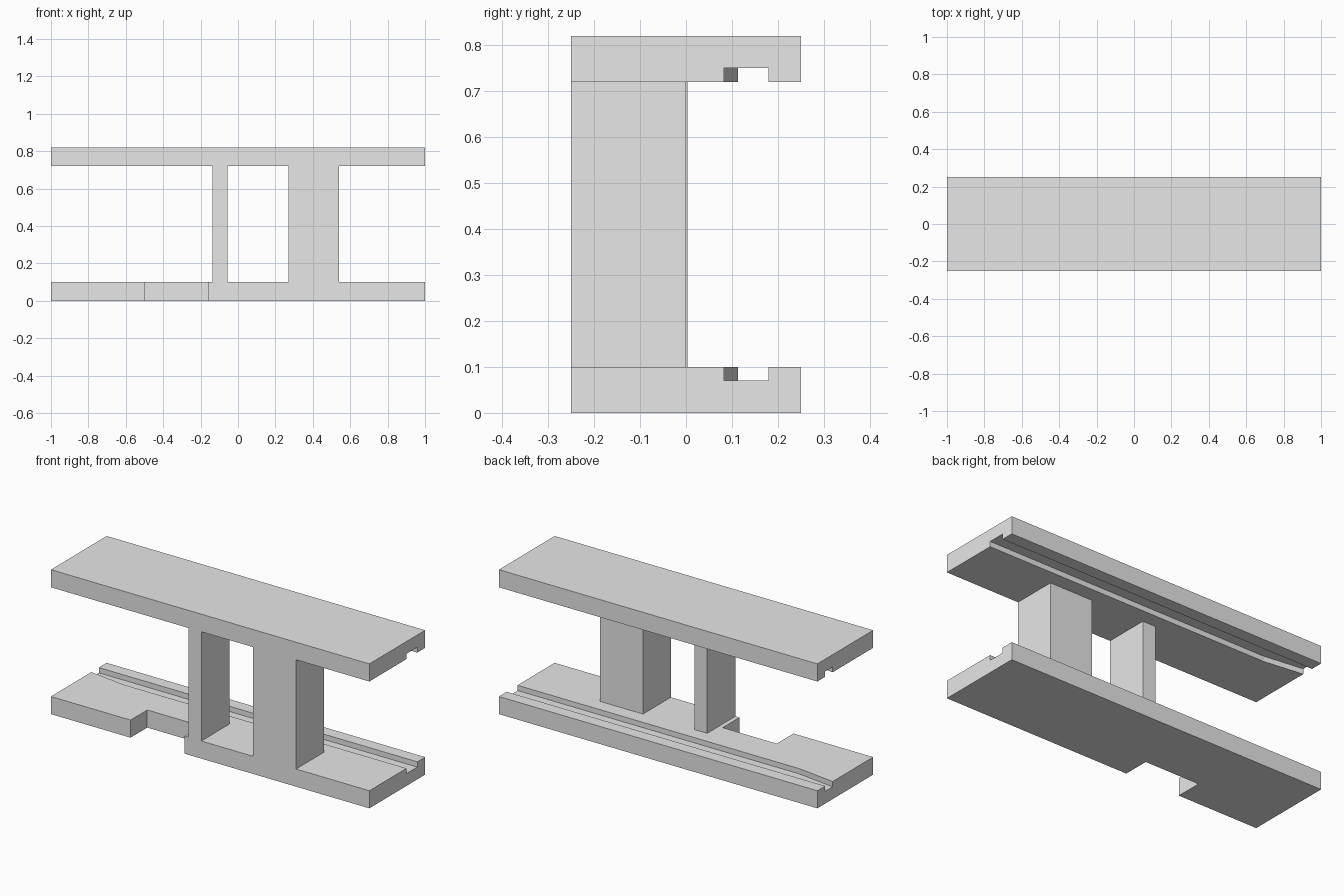
import bpy, bmesh

old = bpy.data.objects.get("Cube")
if old:
    bpy.data.objects.remove(old, do_unlink=True)

HEIGHT, SLAB, DEPTH = 0.82, 0.10, 0.25
GROOVE = 0.03

grey = bpy.data.materials.new("plain_grey")
grey.use_nodes = True
colour = (0.8, 0.8, 0.8, 1)
grey.diffuse_color = colour
grey.node_tree.nodes["Principled BSDF"].inputs["Base Color"].default_value = colour


def prism(name, outline, z0, z1):
    """Extrude a plan outline (counter-clockwise) from z0 to z1."""
    bm = bmesh.new()
    base = bm.faces.new([bm.verts.new((x, y, z0)) for x, y in outline])
    top = bmesh.ops.extrude_face_region(bm, geom=[base])["geom"]
    verts = [v for v in top if isinstance(v, bmesh.types.BMVert)]
    bmesh.ops.translate(bm, verts=verts, vec=(0, 0, z1 - z0))
    bmesh.ops.recalc_face_normals(bm, faces=bm.faces)
    mesh = bpy.data.meshes.new(name)
    bm.to_mesh(mesh)
    bm.free()
    mesh.materials.append(grey)
    ob = bpy.data.objects.new(name, mesh)
    bpy.context.collection.objects.link(ob)
    return ob


def combine(target, tool, operation):
    """Apply a boolean and discard the tool object."""
    tool.hide_render = True
    mod = target.modifiers.new("combine", 'BOOLEAN')
    mod.operation = operation
    mod.solver = 'EXACT'
    mod.object = tool
    with bpy.context.temp_override(object=target, active_object=target):
        bpy.ops.object.modifier_apply(modifier=mod.name)
    bpy.data.objects.remove(tool, do_unlink=True)


def rect(x0, x1, y0, y1):
    return [(x0, y0), (x1, y0), (x1, y1), (x0, y1)]


# Lower slab with a rectangular notch in its front edge
notch = [(-0.5, -DEPTH), (-0.5, -0.10), (-0.16, -0.10), (-0.16, -DEPTH)]
lower = [(-1, -DEPTH)] + notch + [(1, -DEPTH), (1, DEPTH), (-1, DEPTH)]
frame = prism("slotted_frame", lower, 0, SLAB)
upper_slab = prism("upper_slab", rect(-1, 1, -DEPTH, DEPTH), HEIGHT - SLAB, HEIGHT)

# Facing grooves, narrowing toward the -x end
groove = [(-1.1, 0.126), (-0.77, 0.083), (1.1, 0.083), (1.1, 0.18), (-1.1, 0.18)]
low_z = SLAB - GROOVE
combine(frame, prism("lower_groove_cutter", groove, low_z, SLAB + 0.1), 'DIFFERENCE')
combine(upper_slab, prism("upper_groove_cutter", groove, HEIGHT - SLAB - 0.1,
                          HEIGHT - low_z), 'DIFFERENCE')
combine(frame, upper_slab, 'UNION')

# Two uprights flush with the front, sunk into both slabs
for name, x0, x1, back in (("narrow_upright", -0.135, -0.055, 0.003),
                           ("wide_upright", 0.27, 0.54, 0.0)):
    post = prism(name, rect(x0, x1, -DEPTH, back), SLAB / 2, HEIGHT - SLAB / 2)
    combine(frame, post, 'UNION')
